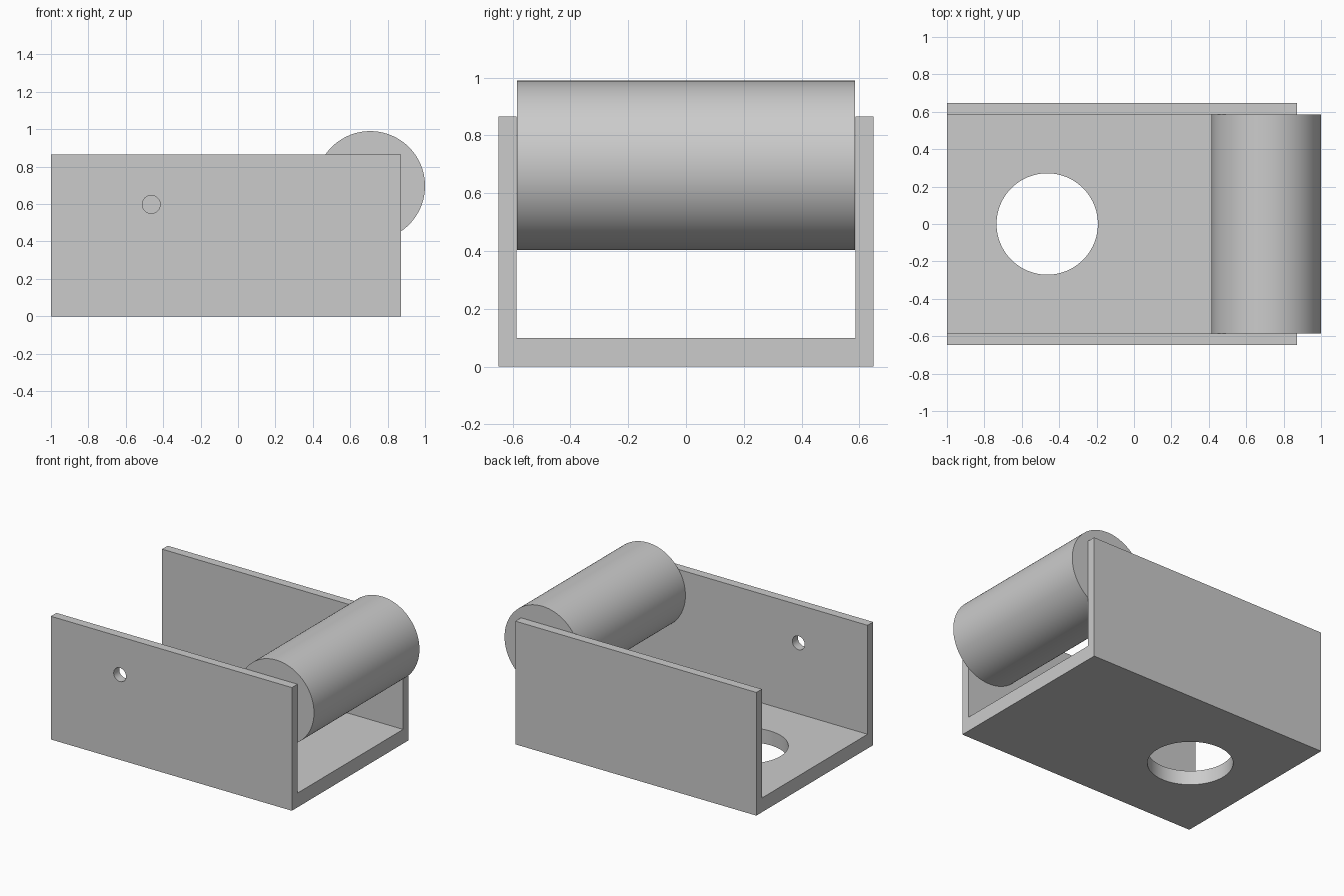
import bpy, bmesh, math

cube = bpy.data.objects.get("Cube")
if cube:
    bpy.data.objects.remove(cube, do_unlink=True)

grey = bpy.data.materials.new("plain grey")
grey.use_nodes = True
colour = (0.6, 0.6, 0.6, 1)
grey.diffuse_color = colour
grey.node_tree.nodes["Principled BSDF"].inputs["Base Color"].default_value = colour

BACK, FRONT = -1.0, 0.872      # channel ends along x
OUTER, INNER = 0.648, 0.586    # channel half widths
FLOOR, TOP = 0.10, 0.865       # floor thickness and wall height
HOLE_X = -0.464


def cylinder(name, radius, depth, location, along_y=False, sides=96):
    rotation = (math.pi / 2, 0, 0) if along_y else (0, 0, 0)
    bpy.ops.mesh.primitive_cylinder_add(vertices=sides, radius=radius, depth=depth,
                                        location=location, rotation=rotation)
    obj = bpy.context.object
    obj.name = name
    obj.data.materials.append(grey)
    return obj


def smooth(obj):
    bpy.ops.object.select_all(action="DESELECT")
    obj.select_set(True)
    bpy.context.view_layer.objects.active = obj
    bpy.ops.object.shade_smooth_by_angle(angle=math.radians(30))


# U-shaped channel: cross-section extruded along x
section = [(-OUTER, 0), (OUTER, 0), (OUTER, TOP), (INNER, TOP),
           (INNER, FLOOR), (-INNER, FLOOR), (-INNER, TOP), (-OUTER, TOP)]
bm = bmesh.new()
face = bm.faces.new([bm.verts.new((BACK, y, z)) for y, z in section])
result = bmesh.ops.extrude_face_region(bm, geom=[face])
moved = [v for v in result["geom"] if isinstance(v, bmesh.types.BMVert)]
bmesh.ops.translate(bm, verts=moved, vec=(FRONT - BACK, 0, 0))
bmesh.ops.recalc_face_normals(bm, faces=bm.faces)
mesh = bpy.data.meshes.new("channel")
bm.to_mesh(mesh)
bm.free()
channel = bpy.data.objects.new("channel", mesh)
bpy.context.collection.objects.link(channel)
mesh.materials.append(grey)

# Large hole in the floor, small hole in the front wall only
cutters = [cylinder("floor_hole_cutter", 0.271, 0.4, (HOLE_X, 0, FLOOR / 2)),
           cylinder("wall_hole_cutter", 0.048, 0.2, (HOLE_X, -(OUTER + INNER) / 2, 0.598), True, 48)]
bpy.ops.object.select_all(action="DESELECT")
channel.select_set(True)
bpy.context.view_layer.objects.active = channel
for cutter in cutters:
    cut = channel.modifiers.new(cutter.name, "BOOLEAN")
    cut.operation = "DIFFERENCE"
    cut.solver = "EXACT"
    cut.object = cutter
    bpy.ops.object.modifier_apply(modifier=cut.name)
    bpy.data.objects.remove(cutter, do_unlink=True)
smooth(channel)

# Roller held between the walls
roller = cylinder("roller", 0.293, 2 * INNER - 0.002, (0.707, 0, 0.697), True)
smooth(roller)
